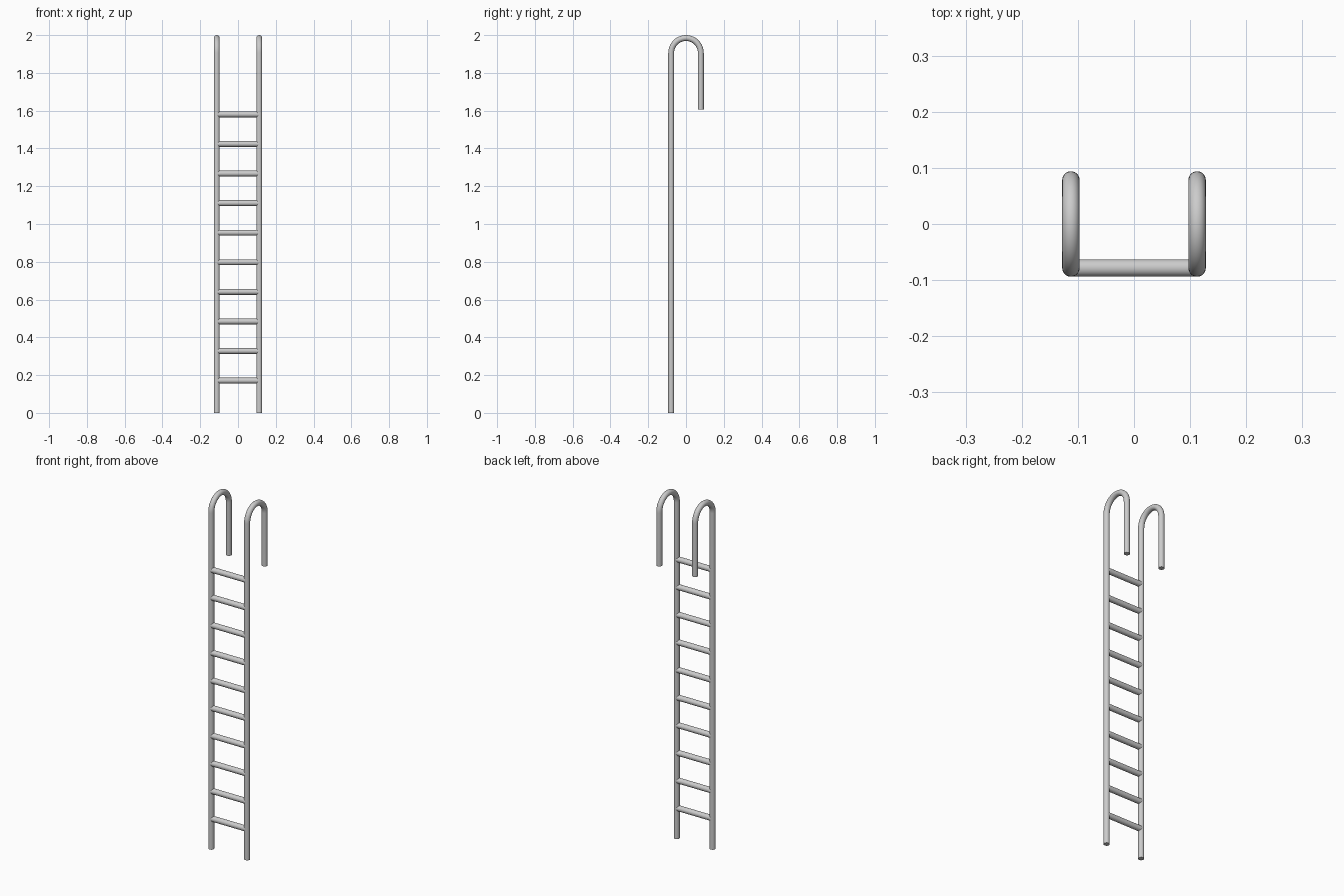
import bpy, bmesh
from math import sin, cos, pi, radians

if "Cube" in bpy.data.objects:
    bpy.data.objects.remove(bpy.data.objects["Cube"])

R = 0.0155          # tube radius
RAIL_X = 0.1125     # rail offset from the centre
BEND = 0.0785       # hook bend radius
BEND_Z = 2 - R - BEND
SIDES = 24


def finish(bm, name):
    bmesh.ops.recalc_face_normals(bm, faces=bm.faces)
    mesh = bpy.data.meshes.new(name)
    bm.to_mesh(mesh)
    bm.free()
    obj = bpy.data.objects.new(name, mesh)
    bpy.context.collection.objects.link(obj)
    bpy.ops.object.select_all(action='DESELECT')
    bpy.context.view_layer.objects.active = obj
    obj.select_set(True)
    bpy.ops.object.shade_smooth_by_angle(angle=radians(40))
    return obj


def tube(name, rings):
    """Capped tube through rings of points."""
    bm = bmesh.new()
    loops = [[bm.verts.new(p) for p in ring] for ring in rings]
    for a, b in zip(loops, loops[1:]):
        for i in range(SIDES):
            j = (i + 1) % SIDES
            bm.faces.new((a[i], a[j], b[j], b[i]))
    bm.faces.new(loops[0])
    bm.faces.new(loops[-1])
    return finish(bm, name)


CIRCLE = [(R * cos(2 * pi * i / SIDES), R * sin(2 * pi * i / SIDES)) for i in range(SIDES)]


def rail_ring(x, angle, z):
    # angle 0 = front leg, pi = back leg
    return [(x + u, -(BEND + v) * cos(angle), z + (BEND + v) * sin(angle)) for u, v in CIRCLE]


# hooked side rails: long front leg, half-circle bend, short back leg
for side, x in (("left", -RAIL_X), ("right", RAIL_X)):
    rings = [rail_ring(x, 0, 0)]
    rings += [rail_ring(x, pi * k / 24, BEND_Z) for k in range(25)]
    rings.append([(px, py, 1.605) for px, py, _ in rail_ring(x, pi, 0)])
    tube(side + "_hooked_rail", rings)

# rungs between the front legs
for n in range(10):
    z = 0.171 + n * 0.1566
    tube(f"rung_{n + 1}", [[(x, -BEND + u, z + v) for u, v in CIRCLE] for x in (-RAIL_X, RAIL_X)])
